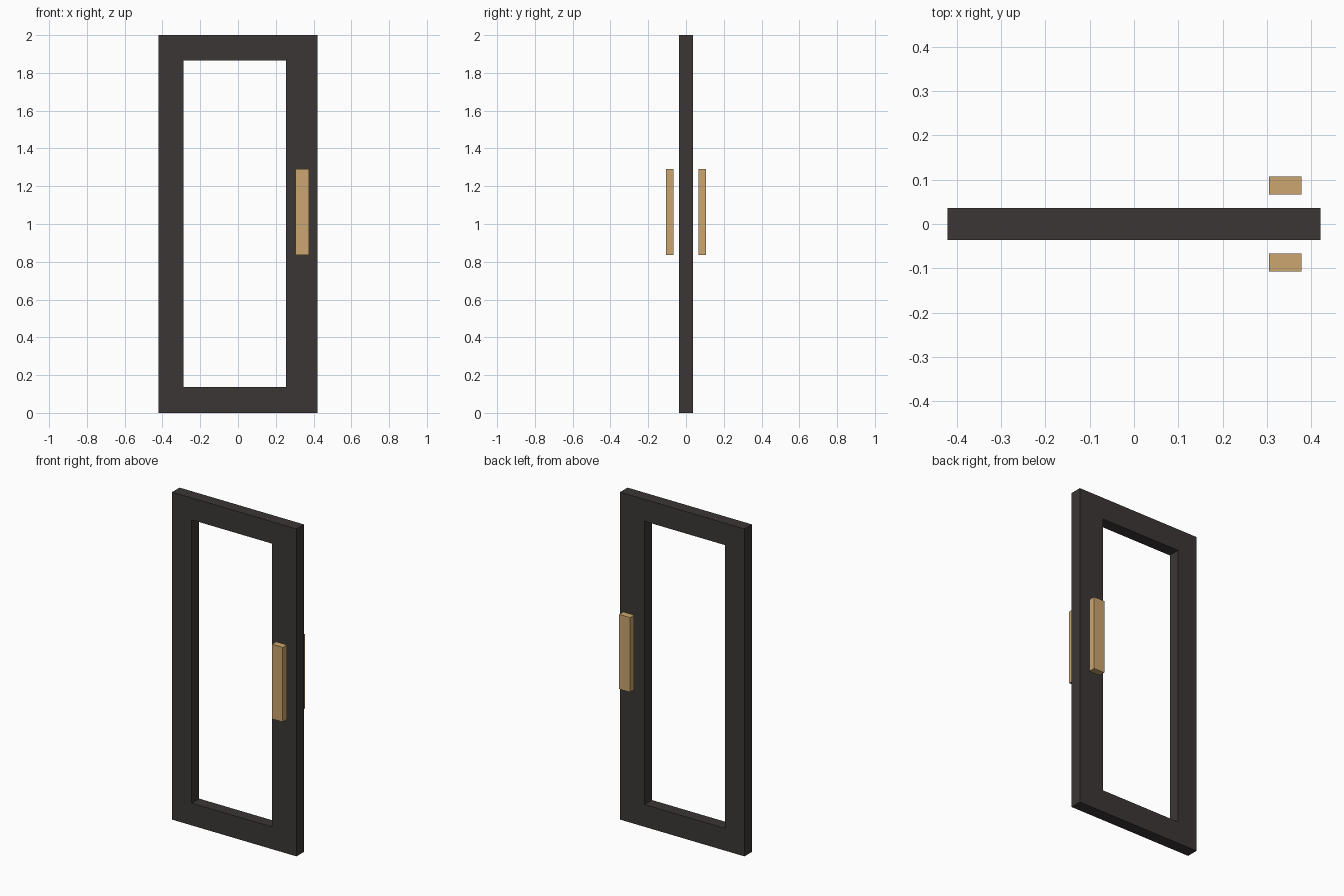
import bpy, bmesh

if "Cube" in bpy.data.objects:
    bpy.data.objects.remove(bpy.data.objects["Cube"])


def material(name, rgb):
    m = bpy.data.materials.new(name)
    m.diffuse_color = (*rgb, 1.0)
    m.use_nodes = True
    m.node_tree.nodes["Principled BSDF"].inputs["Base Color"].default_value = m.diffuse_color
    return m


def finish(name, bm, mat):
    bmesh.ops.recalc_face_normals(bm, faces=bm.faces)
    mesh = bpy.data.meshes.new(name)
    bm.to_mesh(mesh)
    bm.free()
    mesh.materials.append(mat)
    obj = bpy.data.objects.new(name, mesh)
    bpy.context.collection.objects.link(obj)
    return obj


def extrude_profile(bm, faces, depth):
    """Give flat faces thickness along y."""
    ext = bmesh.ops.extrude_face_region(bm, geom=faces, use_keep_orig=True)
    verts = [g for g in ext["geom"] if isinstance(g, bmesh.types.BMVert)]
    bmesh.ops.translate(bm, verts=verts, vec=(0, depth, 0))


def rect(bm, x0, x1, z0, z1, y):
    return [bm.verts.new((x, y, z))
            for x, z in ((x0, z0), (x1, z0), (x1, z1), (x0, z1))]


dark = material("dark_frame", (0.045, 0.037, 0.037))
tan = material("tan_handle", (0.597, 0.381, 0.162))

# Door frame: rectangular ring with an off-centre open window
HALF = 0.036
bm = bmesh.new()
outer = rect(bm, -0.42, 0.42, 0.0, 2.0, -HALF)
inner = rect(bm, -0.288, 0.255, 0.136, 1.866, -HALF)
ring = [bm.faces.new((outer[i], outer[(i + 1) % 4], inner[(i + 1) % 4], inner[i]))
        for i in range(4)]
extrude_profile(bm, ring, 2 * HALF)
finish("door_frame", bm, dark)

# Pull handles: one bar standing off each side of the door
for name, side in (("front_handle", -1), ("back_handle", 1)):
    bm = bmesh.new()
    bar = bm.faces.new(rect(bm, 0.304, 0.377, 0.836, 1.292, side * 0.066))
    extrude_profile(bm, [bar], side * 0.041)
    finish(name, bm, tan)
